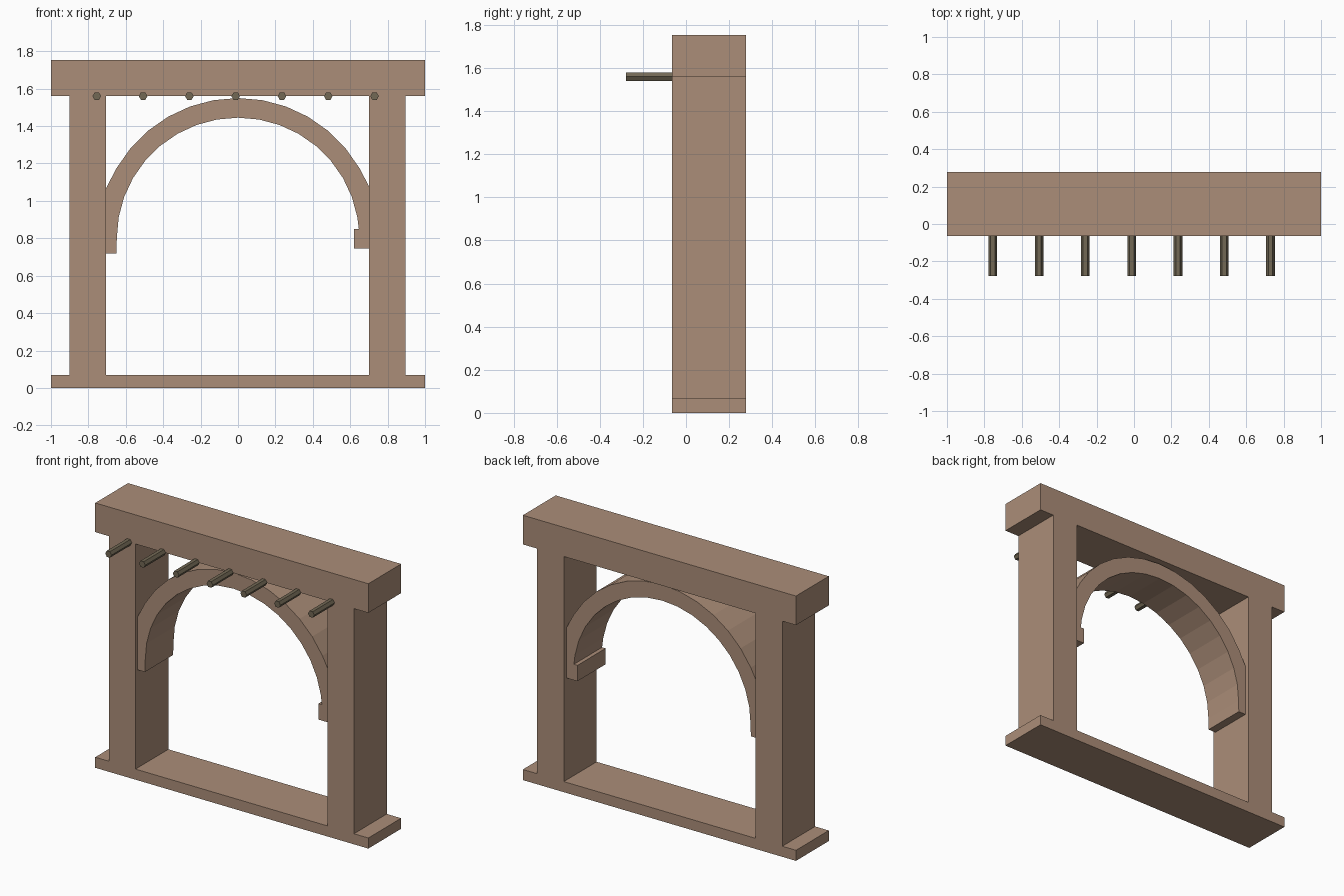
import bpy, bmesh
from math import sin, cos, radians

if "Cube" in bpy.data.objects:
    bpy.data.objects.remove(bpy.data.objects["Cube"])


def material(name, rgb):
    mat = bpy.data.materials.new(name)
    mat.diffuse_color = (*rgb, 1)
    mat.use_nodes = True
    mat.node_tree.nodes["Principled BSDF"].inputs["Base Color"].default_value = mat.diffuse_color
    return mat


def prism(name, loops, y0, y1, mat):
    """Extrude x-z outlines (later loops are holes) from y0 to y1."""
    bm = bmesh.new()
    for loop in loops:
        vs = [bm.verts.new((x, y0, z)) for x, z in loop]
        for a, b in zip(vs, vs[1:] + vs[:1]):
            bm.edges.new((a, b))
    bmesh.ops.triangle_fill(bm, use_beauty=True, edges=bm.edges[:], normal=(0, -1, 0))
    ext = bmesh.ops.extrude_face_region(bm, geom=bm.faces[:], use_keep_orig=True)
    moved = [g for g in ext["geom"] if isinstance(g, bmesh.types.BMVert)]
    bmesh.ops.translate(bm, verts=moved, vec=(0, y1 - y0, 0))
    bmesh.ops.recalc_face_normals(bm, faces=bm.faces[:])
    me = bpy.data.meshes.new(name)
    bm.to_mesh(me)
    bm.free()
    me.materials.append(mat)
    ob = bpy.data.objects.new(name, me)
    bpy.context.collection.objects.link(ob)
    return ob


wood = material("wood", (0.41, 0.27, 0.19))
peg_wood = material("dark_wood", (0.17, 0.14, 0.09))
FRONT, BACK = -0.065, 0.278

# Frame: sill, two posts and lintel around one opening
outline = [(-1, 0), (1, 0), (1, 0.07), (0.895, 0.07), (0.895, 1.56), (1, 1.56),
           (1, 1.753), (-1, 1.753), (-1, 1.56), (-0.9, 1.56), (-0.9, 0.07), (-1, 0.07)]
opening = [(-0.705, 0.07), (0.7, 0.07), (0.7, 1.56), (-0.705, 1.56)]
prism("door_frame", [outline, opening], FRONT, BACK, wood)

# Arch: ring in ten-degree steps, its outer side sunk into the posts
CZ, STEP = 0.8, 10
outer = [(0.75 * sin(radians(a)), CZ + 0.75 * cos(radians(a))) for a in range(-60, 61, STEP)]
inner = [(0.648 * sin(radians(a)), CZ + 0.645 * cos(radians(a))) for a in range(80, -91, -STEP)]
left_end = [(-0.65, 0.72), (-0.715, 0.72), (-0.715, 1.05)]
right_end = [(0.715, 1.05), (0.715, 0.745), (0.62, 0.745), (0.62, 0.85), (0.646, 0.85)]
prism("arch", [left_end + outer + right_end + inner], -0.045, 0.25, wood)

# Row of six-sided pegs along the lower edge of the lintel
for i in range(7):
    x = -0.755 + i * 0.2475
    hexagon = [(x + 0.023 * cos(radians(60 * k)), 1.56 + 0.023 * sin(radians(60 * k)))
               for k in range(6)]
    prism(f"peg_{i + 1}", [hexagon], -0.278, FRONT + 0.005, peg_wood)
